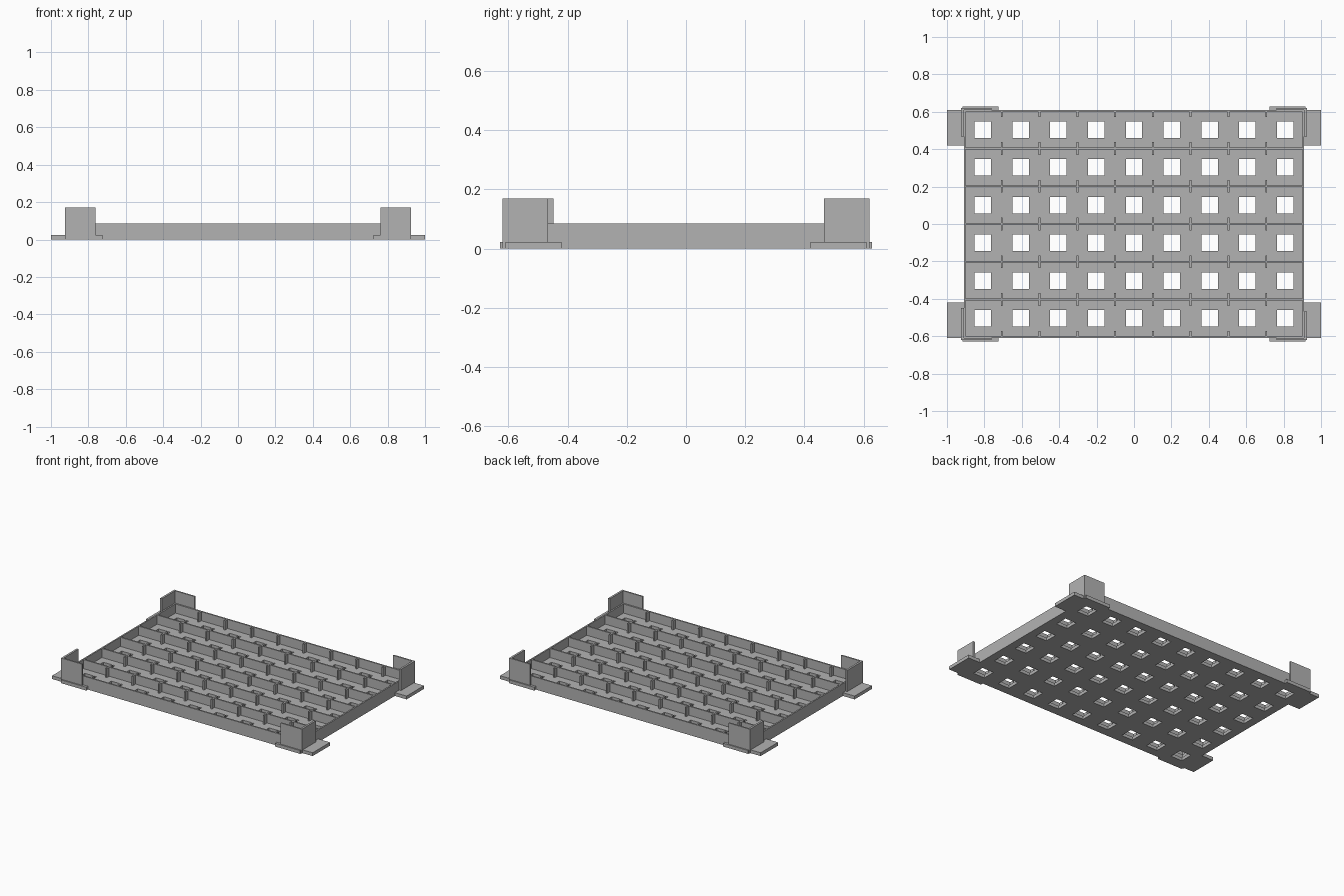
import bpy
import bmesh
from mathutils import Matrix, Vector

cube = bpy.data.objects.get("Cube")
if cube:
    bpy.data.objects.remove(cube, do_unlink=True)

COLS, ROWS = 9, 6
PITCH = 0.202
HOLE = 0.088
HALF_X, HALF_Y = 0.91, 0.61      # outer size of the tray
WALL = 0.01                      # wall and rib thickness
FLOOR, RIM, POST = 0.022, 0.085, 0.17

grey = bpy.data.materials.new("plain grey")
grey.use_nodes = True
grey.diffuse_color = (0.45, 0.45, 0.45, 1)
grey.node_tree.nodes["Principled BSDF"].inputs["Base Color"].default_value = grey.diffuse_color


def finish(name, bm):
    mesh = bpy.data.meshes.new(name)
    bm.to_mesh(mesh)
    bm.free()
    mesh.materials.append(grey)
    obj = bpy.data.objects.new(name, mesh)
    bpy.context.collection.objects.link(obj)
    return obj


def add_box(bm, x, y, z):
    """Box from (low, high) pairs, in either order."""
    spans = [sorted(s) for s in (x, y, z)]
    centre = Vector([(a + b) / 2 for a, b in spans])
    size = Vector([b - a for a, b in spans])
    bmesh.ops.create_cube(bm, size=1, matrix=Matrix.LocRotScale(centre, None, size))


def boxes(name, spans):
    bm = bmesh.new()
    for span in spans:
        add_box(bm, *span)
    return finish(name, bm)


# Floor plate with one square hole per cell
def cuts(count, half):
    edges = [-half]
    for i in range(count):
        c = (i - (count - 1) / 2) * PITCH
        edges += [c - HOLE / 2, c + HOLE / 2]
    return edges + [half]


bm = bmesh.new()
xs, ys = cuts(COLS, HALF_X), cuts(ROWS, HALF_Y)
grid = [[bm.verts.new((x, y, 0)) for y in ys] for x in xs]
for i in range(len(xs) - 1):
    for j in range(len(ys) - 1):
        if not (i % 2 and j % 2):
            bm.faces.new((grid[i][j], grid[i + 1][j], grid[i + 1][j + 1], grid[i][j + 1]))
plate = finish("floor_plate", bm)
solid = plate.modifiers.new("thickness", "SOLIDIFY")
solid.thickness = FLOOR
solid.offset = 1

# Outer walls
tall = (0, RIM)
boxes("outer_walls",
      [((-HALF_X, HALF_X), (s * HALF_Y, s * (HALF_Y - WALL)), tall) for s in (-1, 1)]
      + [((s * HALF_X, s * (HALF_X - WALL)), (-HALF_Y + WALL, HALF_Y - WALL), tall) for s in (-1, 1)])

# Long ribs between the rows
rib_z = (FLOOR, RIM)
rib_y = [(j - ROWS / 2) * PITCH for j in range(ROWS + 1)]
boxes("row_ribs", [((-HALF_X + WALL, HALF_X - WALL), (y - WALL / 2, y + WALL / 2), rib_z)
                   for y in rib_y[1:-1]])

# Short stubs marking the columns, on every rib and on the long walls
stubs = []
for i in range(1, COLS):
    x = (i - COLS / 2) * PITCH
    for y in rib_y:
        low, high = max(y - 0.034, -HALF_Y + WALL), min(y + 0.034, HALF_Y - WALL)
        stubs.append(((x - WALL / 2, x + WALL / 2), (low, high), rib_z))
boxes("column_stubs", stubs)

# Corner guards and their foot flanges
for sx, side in ((-1, "right"), (1, "left")):
    for sy, end in ((-1, "front"), (1, "back")):
        reach = 0.448 if sx < 0 and sy < 0 else 0.467
        boxes(f"{end}_{side}_corner_guard", [
            ((sx * 0.762, sx * 0.924), (sy * HALF_Y, sy * 0.62), (0, POST)),
            ((sx * HALF_X, sx * 0.924), (sy * reach, sy * HALF_Y), (0, POST))])
        boxes(f"{end}_{side}_foot_flange", [
            ((sx * HALF_X, sx), (sy * 0.42, sy * HALF_Y), (0, 0.023)),
            ((sx * 0.725, sx * 0.917), (sy * HALF_Y, sy * 0.628), (0, 0.023))])
